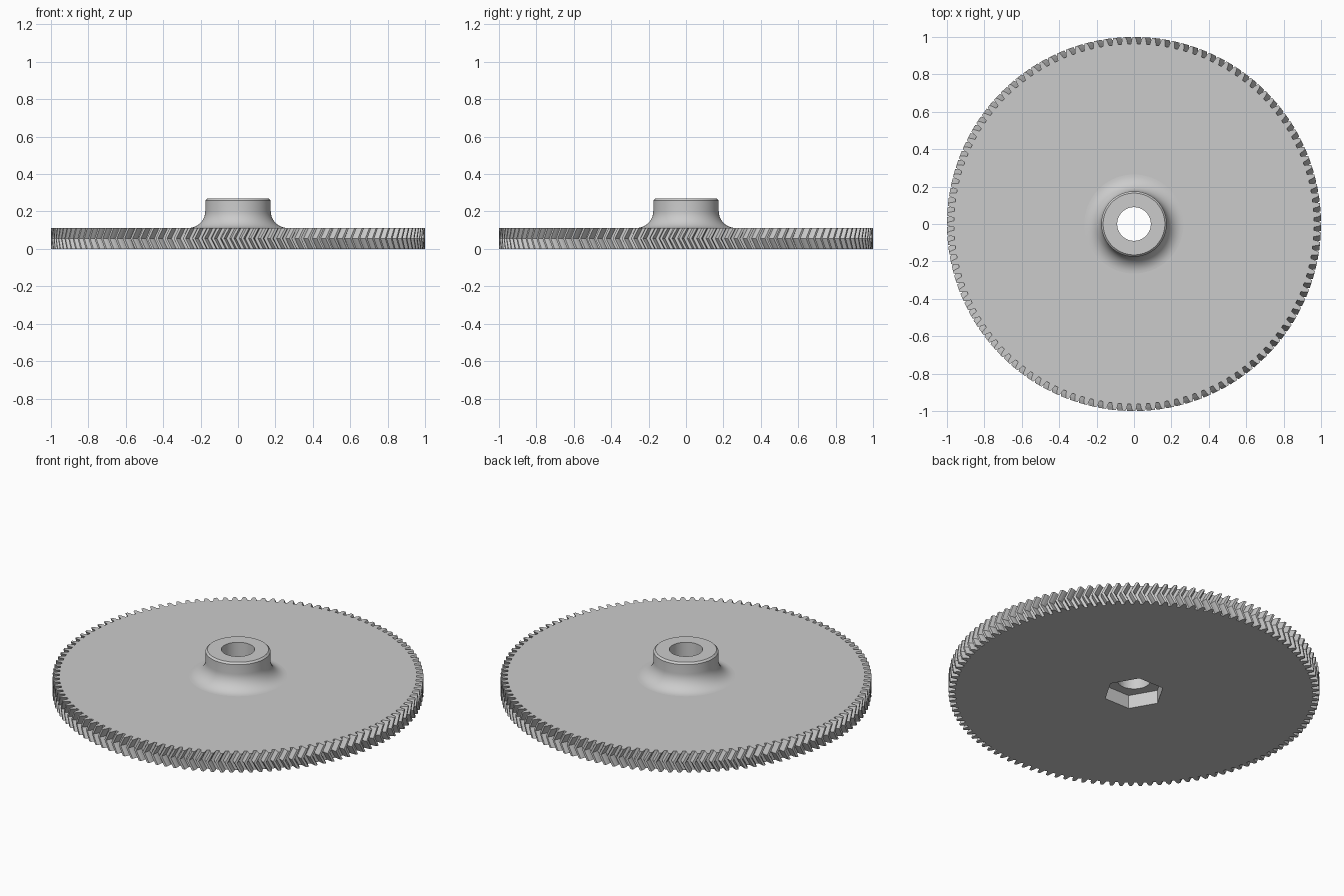
import bpy, bmesh
from math import pi, sin, cos, radians

if "Cube" in bpy.data.objects:
    bpy.data.objects.remove(bpy.data.objects["Cube"], do_unlink=True)

TEETH = 120
DISC_H = 0.112
HUB_H = 0.268
HUB_R = 0.175
BORE_R = 0.09
FILLET = 0.09
TWIST = radians(200 / TEETH)   # clockwise twist at mid height

grey = bpy.data.materials.new("plain grey")
grey.use_nodes = True
colour = (0.6, 0.6, 0.6, 1)
grey.diffuse_color = colour
grey.node_tree.nodes["Principled BSDF"].inputs["Base Color"].default_value = colour


def finish(name, bm):
    """Turn a bmesh into a linked object with the shared material."""
    bmesh.ops.recalc_face_normals(bm, faces=bm.faces[:])
    mesh = bpy.data.meshes.new(name)
    bm.to_mesh(mesh)
    bm.free()
    mesh.materials.append(grey)
    obj = bpy.data.objects.new(name, mesh)
    bpy.context.collection.objects.link(obj)
    return obj


def cutter(name, radius, sides, z0, z1):
    """Hidden prism, first corner on the x axis, used for cutting."""
    bm = bmesh.new()
    rings = [[bm.verts.new((radius * cos(2 * pi * i / sides),
                            radius * sin(2 * pi * i / sides), z))
              for i in range(sides)] for z in (z0, z1)]
    for i in range(sides):
        j = (i + 1) % sides
        bm.faces.new((rings[0][i], rings[0][j], rings[1][j], rings[1][i]))
    for ring in rings:
        bm.faces.new(ring)
    obj = finish(name, bm)
    obj.hide_render = True
    obj.hide_set(True)
    return obj


# Herringbone disc: tooth outline repeated at bottom, middle and top
half_tooth = [(-0.33, 0.963), (-0.25, 0.983), (-0.13, 1.0)]
tooth = half_tooth + [(-a, r) for a, r in reversed(half_tooth)]
bm = bmesh.new()
rings = []
for z, turn in ((0, 0), (DISC_H / 2, -TWIST), (DISC_H, 0)):
    ring = []
    for t in range(TEETH):
        for offset, r in tooth:
            a = 2 * pi * (t + offset) / TEETH + turn
            ring.append(bm.verts.new((r * cos(a), r * sin(a), z)))
    rings.append(ring)
for low, high in zip(rings, rings[1:]):
    for i in range(len(low)):
        j = (i + 1) % len(low)
        bm.faces.new((low[i], low[j], high[j], high[i]))
bm.faces.new(rings[0])
bm.faces.new(rings[-1])
disc = finish("gear_disc", bm)

# Round bore and hexagonal nut recess in the underside
for tool in (cutter("bore_cutter", BORE_R, 96, -0.1, 0.3),
             cutter("nut_recess_cutter", 0.165, 6, -0.1, 0.08)):
    mod = disc.modifiers.new(tool.name, 'BOOLEAN')
    mod.operation = 'DIFFERENCE'
    mod.solver = 'EXACT'
    mod.object = tool

# Hub: flared fillet, straight collar, small chamfer and inner bore wall
profile = []
for i in range(13):
    a = pi / 2 * i / 12
    profile.append((HUB_R + FILLET * (1 - sin(a)), DISC_H + FILLET * (1 - cos(a))))
profile += [(HUB_R, HUB_H - 0.01), (HUB_R - 0.01, HUB_H),
            (BORE_R, HUB_H), (BORE_R, DISC_H)]
bm = bmesh.new()
verts = [bm.verts.new((r, 0, z)) for r, z in profile]
edges = [bm.edges.new(pair) for pair in zip(verts, verts[1:])]
bmesh.ops.spin(bm, geom=verts + edges, cent=(0, 0, 0), axis=(0, 0, 1),
               angle=2 * pi, steps=96, use_merge=True)
bmesh.ops.remove_doubles(bm, verts=bm.verts[:], dist=0.0001)
# Close the underside so the normals resolve outward, then reopen it
bmesh.ops.recalc_face_normals(bm, faces=bm.faces[:])
hub = finish("hub", bm)

bpy.ops.object.select_all(action='DESELECT')
hub.select_set(True)
bpy.context.view_layer.objects.active = hub
bpy.ops.object.shade_smooth_by_angle(angle=radians(30))
